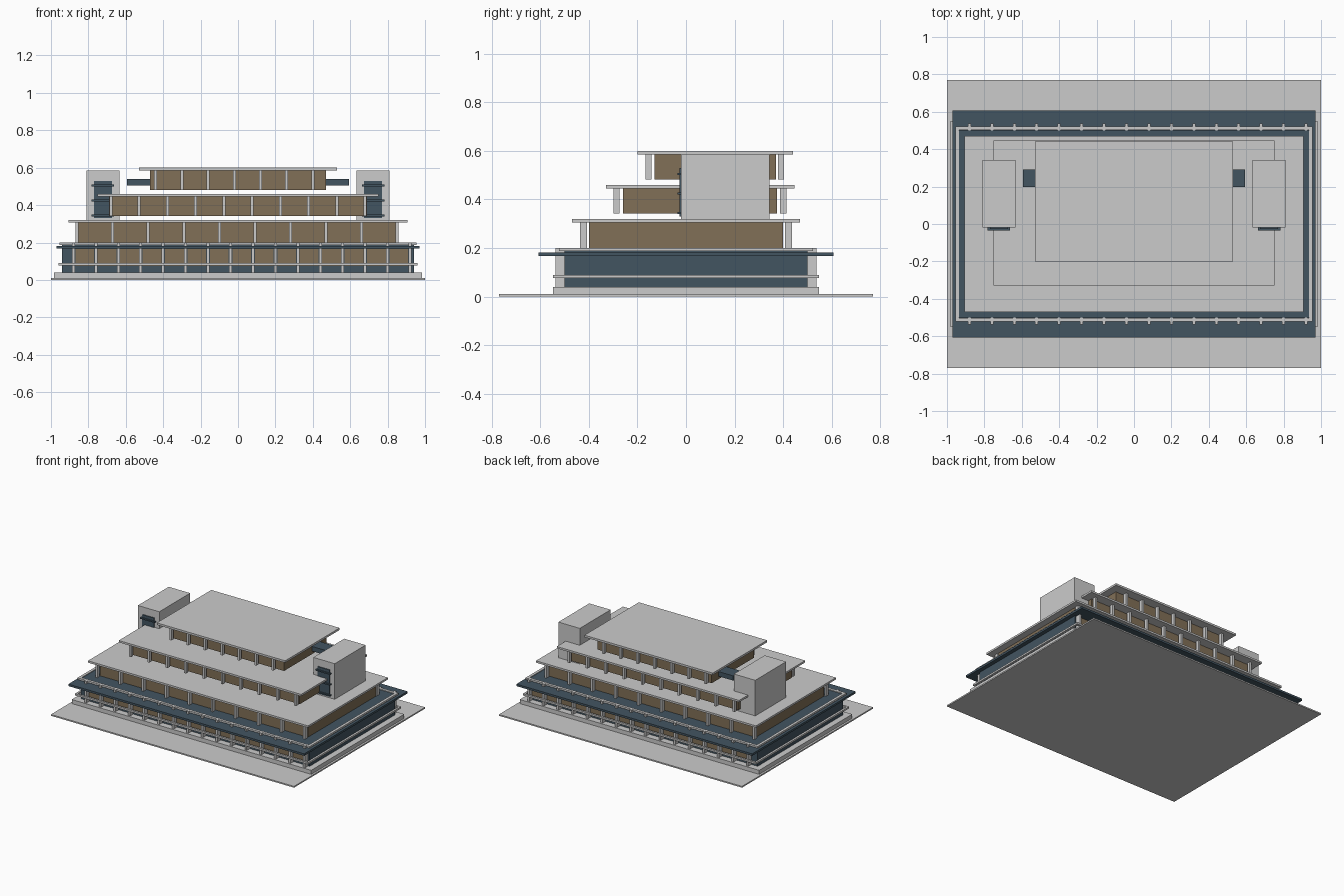
import bpy, bmesh

if "Cube" in bpy.data.objects:
    bpy.data.objects.remove(bpy.data.objects["Cube"])

def material(name, rgb):
    m = bpy.data.materials.new(name)
    m.diffuse_color = (*rgb, 1)
    m.use_nodes = True
    m.node_tree.nodes["Principled BSDF"].inputs["Base Color"].default_value = m.diffuse_color
    return m

BROWN = material("timber_brown", (0.22, 0.16, 0.095))
NAVY = material("glass_navy", (0.055, 0.09, 0.12))

def boxes(name, specs, mat=None):
    """One object made of boxes, each (x0, x1, y0, y1, z0, z1)."""
    bm = bmesh.new()
    for x0, x1, y0, y1, z0, z1 in specs:
        geo = bmesh.ops.create_cube(bm, size=1)
        for v in geo["verts"]:
            v.co = ((x0 + x1) / 2 + v.co.x * (x1 - x0),
                    (y0 + y1) / 2 + v.co.y * (y1 - y0),
                    (z0 + z1) / 2 + v.co.z * (z1 - z0))
    me = bpy.data.meshes.new(name)
    bm.to_mesh(me)
    bm.free()
    ob = bpy.data.objects.new(name, me)
    bpy.context.collection.objects.link(ob)
    if mat:
        me.materials.append(mat)
    return ob

def ring(name, x, y, w, z0, z1, mat=None):
    """Rectangular frame with outer half sizes x, y and bar width w."""
    return boxes(name, [(-x, x, -y, -y + w, z0, z1), (-x, x, y - w, y, z0, z1),
                        (-x, -x + w, -y + w, y - w, z0, z1),
                        (x - w, x, -y + w, y - w, z0, z1)], mat)

def columns(name, start, step, count, rows, z0, z1, w=0.016):
    """Rows of columns along x; rows lists (y0, y1)."""
    boxes(name, [(start + i * step - w / 2, start + i * step + w / 2, a, b, z0, z1)
                 for i in range(count) for a, b in rows])

# Paving and plinth
boxes("paving", [(-1, 1, -0.77, 0.77, 0, 0.01)])
boxes("plinth", [(-0.985, 0.985, -0.547, 0.547, 0.01, 0.04)])

# Ground floor: glass hall, timber panels, colonnade, rails and canopy
boxes("ground_floor_glass", [(-0.94, 0.94, -0.5, 0.5, 0.04, 0.195)], NAVY)
boxes("ground_floor_panels", [(-0.87 + i * 0.12, -0.77 + i * 0.12, *r, 0.075, 0.165)
                              for i in range(15)
                              for r in ((-0.508, -0.498), (0.498, 0.508))], BROWN)
columns("ground_floor_columns", -0.88, 0.12, 16,
        [(-0.537, -0.5), (0.5, 0.537)], 0.04, 0.2)
ring("lower_rail", 0.96, 0.547, 0.015, 0.077, 0.09)
ring("upper_beam", 0.955, 0.522, 0.02, 0.187, 0.2)
boxes("canopy", [(-0.97, 0.97, -0.608, 0.608, 0.167, 0.182)], NAVY)

# Upper floors: walls, columns and overhanging roof
floors = [  # wall box, first column, step, count, column rows, roof box
    ("second", (-0.855, 0.855, -0.4, 0.4, 0.195, 0.306), -0.86, 0.19, 10,
     [(-0.437, -0.408), (0.408, 0.437)], (-0.905, 0.905, -0.47, 0.47, 0.306, 0.32)),
    ("third", (-0.69, 0.69, -0.26, 0.375, 0.343, 0.445), -0.68, 0.151, 10,
     [(-0.298, -0.273), (0.387, 0.413)], (-0.75, 0.75, -0.33, 0.447, 0.445, 0.459)),
    ("fourth", (-0.47, 0.47, -0.13, 0.37, 0.482, 0.585), -0.44, 0.14, 7,
     [(-0.167, -0.143), (0.378, 0.403)], (-0.528, 0.528, -0.2, 0.44, 0.585, 0.6)),
]
for name, wall, start, step, count, rows, roof in floors:
    boxes(name + "_floor_walls", [wall], BROWN)
    columns(name + "_floor_columns", start, step, count, rows, wall[4], wall[5])
    boxes(name + "_floor_roof", [roof])

# Side towers with window, slats, and bridge stubs
for side, s in (("left", -1), ("right", 1)):
    c = 0.722 * s
    boxes(side + "_tower", [(c - 0.088, c + 0.088, -0.02, 0.343, 0.318, 0.585)])
    boxes(side + "_tower_window", [(c - 0.048, c + 0.048, -0.026, -0.018, 0.33, 0.53)], NAVY)
    boxes(side + "_tower_slats", [(c - 0.06, c + 0.06, -0.036, -0.02, z, z + 0.009)
                                  for z in (0.34, 0.42, 0.5)], NAVY)
    lo, hi = sorted((0.46 * s, 0.593 * s))
    boxes(side + "_bridge", [(lo, hi, 0.197, 0.292, 0.505, 0.54)], NAVY)
